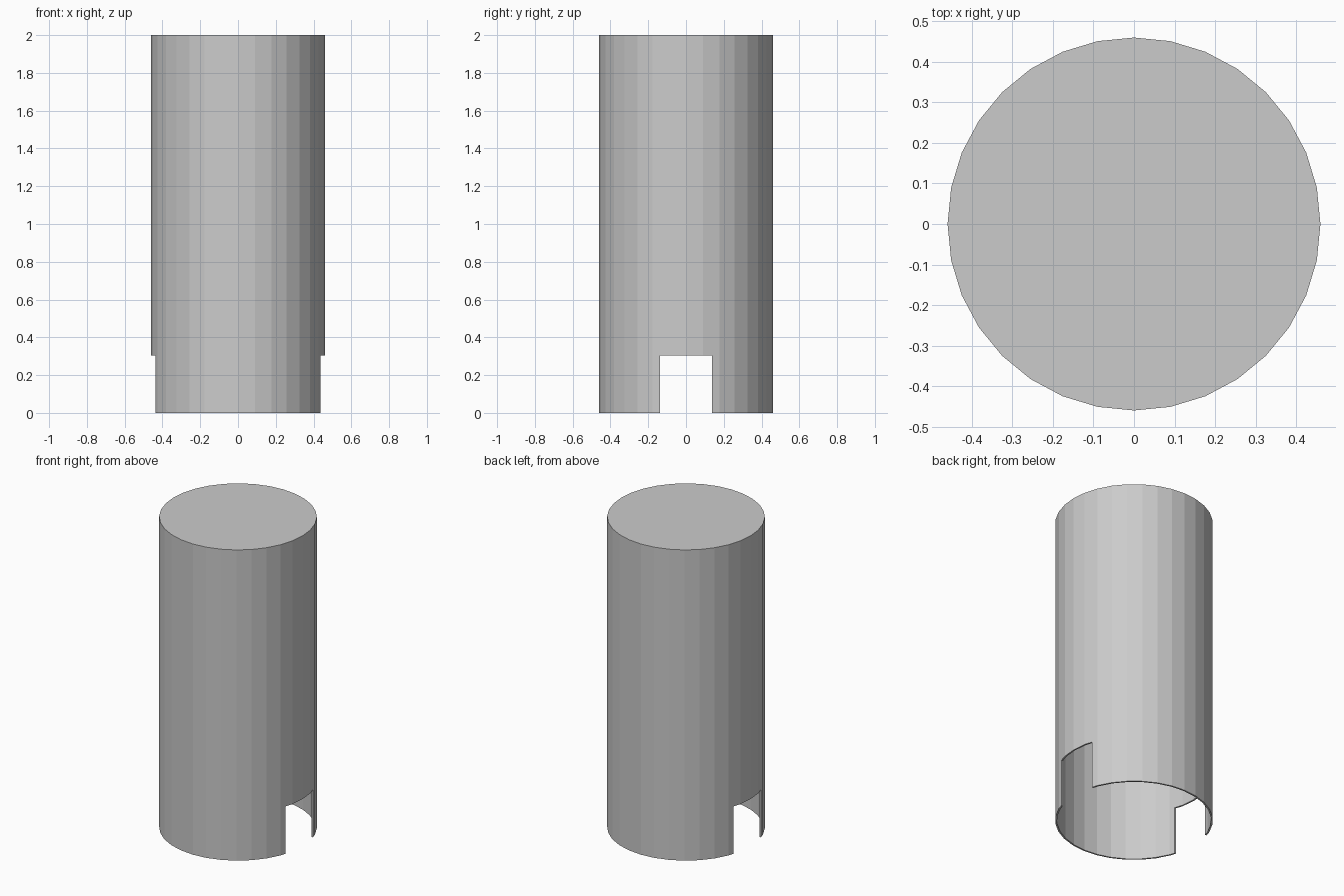
import bpy, bmesh
from math import cos, sin, tau

if "Cube" in bpy.data.objects:
    bpy.data.objects.remove(bpy.data.objects["Cube"])

SIDES, RADIUS, WALL, HEIGHT = 32, 0.46, 0.01, 2.0
NOTCH_W, NOTCH_H = 0.276, 0.305


def ring(bm, r, z):
    return [bm.verts.new((r * cos(tau * i / SIDES), r * sin(tau * i / SIDES), z))
            for i in range(SIDES)]


def add_object(name, bm):
    bmesh.ops.recalc_face_normals(bm, faces=bm.faces)
    mesh = bpy.data.meshes.new(name)
    bm.to_mesh(mesh)
    bm.free()
    obj = bpy.data.objects.new(name, mesh)
    bpy.context.collection.objects.link(obj)
    return obj


# Thin-walled cylinder, closed at the top and open at the bottom
bm = bmesh.new()
rings = [ring(bm, RADIUS, HEIGHT), ring(bm, RADIUS, 0),
         ring(bm, RADIUS - WALL, 0), ring(bm, RADIUS - WALL, HEIGHT - WALL)]
for a, b in zip(rings, rings[1:]):
    for i in range(SIDES):
        j = (i + 1) % SIDES
        bm.faces.new((a[i], a[j], b[j], b[i]))
bm.faces.new(rings[0])
bm.faces.new(rings[-1])
shell = add_object("cylinder_shell", bm)

# One long box cuts both opposite notches in the bottom rim
bm = bmesh.new()
bmesh.ops.create_cube(bm, size=1)
bmesh.ops.scale(bm, vec=(2, NOTCH_W, NOTCH_H * 2), verts=bm.verts)
cutter = add_object("notch_cutter", bm)
cutter.hide_render = True
cutter.display_type = 'WIRE'

cut = shell.modifiers.new("notches", 'BOOLEAN')
cut.operation = 'DIFFERENCE'
cut.solver = 'EXACT'
cut.object = cutter
